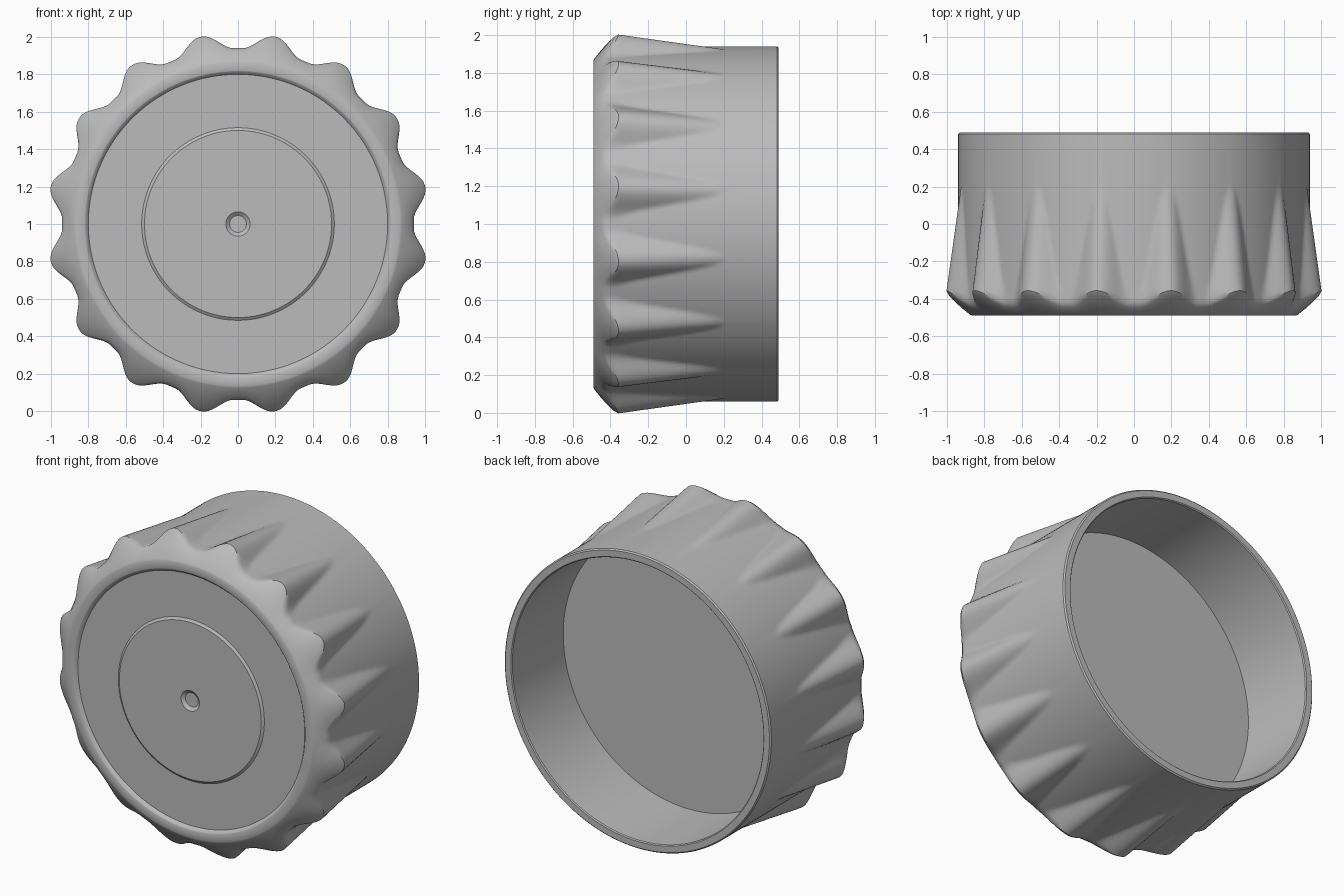
import bpy, bmesh, math

if "Cube" in bpy.data.objects:
    bpy.data.objects.remove(bpy.data.objects["Cube"])

SEG, LOBES = 384, 16
Y0, Y1 = -0.49, 0.49          # front and back planes
R_BODY, R_PEAK = 0.94, 1.022  # plain wall and grip ridge radius
PITCH = 2 * math.pi / LOBES


def grip_radius(a, y):
    """Wall radius: ridges that taper away towards the back."""
    d = abs((a % PITCH) - PITCH / 2) / (PITCH / 2)
    p = 0.5 * (1 + math.cos(math.pi * min(1, d / 0.88)))
    t = (y + 0.365) / 0.575
    return R_BODY + (R_PEAK - R_BODY) * max(0.0, p - t if t > 0 else p)


def chamfer_radius(y):
    return 0.87 + (y - Y0) * 1.25


def crease_y(a):
    """Where the front chamfer meets the wall."""
    lo, hi = Y0, -0.3
    for _ in range(24):
        m = (lo + hi) / 2
        if chamfer_radius(m) < grip_radius(a, m):
            lo = m
        else:
            hi = m
    return lo


def column(a):
    """Section (radius, y) from the front centre to the inside floor."""
    # front face: dimple, raised disc, recessed panel, rim
    pts = [(0.045, -0.465), (0.065, -0.481), (0.50, -0.481), (0.515, -0.470),
           (0.80, -0.470), (0.815, -0.488), (0.82, Y0), (0.865, Y0)]
    # chamfer and softened wavy edge
    c = crease_y(a)
    pts += [(chamfer_radius(Y0 + 0.005), Y0 + 0.005),
            (chamfer_radius(c - 0.012), c - 0.012)]
    # ridged wall
    n = 24
    for i in range(n + 1):
        y = c + 0.012 + (0.215 - c - 0.012) * i / n
        pts.append((grip_radius(a, y), y))
    # plain back wall, open rim, hollow interior
    pts += [(R_BODY, 0.482), (R_BODY - 0.008, Y1), (0.892, Y1),
            (0.886, 0.484), (0.88, -0.02)]
    return pts


bm = bmesh.new()
cols = []
for k in range(SEG):
    a = 2 * math.pi * (k + 0.5) / SEG
    cols.append([bm.verts.new((r * math.cos(a), y, 1 + r * math.sin(a)))
                 for r, y in column(a)])
for k in range(SEG):
    A, B = cols[k], cols[(k + 1) % SEG]
    for i in range(len(A) - 1):
        bm.faces.new((A[i], A[i + 1], B[i + 1], B[i]))
bm.faces.new([c[0] for c in cols])          # dimple bottom
bm.faces.new([c[-1] for c in cols][::-1])   # inside floor
bmesh.ops.recalc_face_normals(bm, faces=bm.faces)

mesh = bpy.data.meshes.new("screw_cap")
bm.to_mesh(mesh)
bm.free()
cap = bpy.data.objects.new("screw_cap", mesh)
bpy.context.collection.objects.link(cap)

grey = bpy.data.materials.new("light grey plastic")
grey.diffuse_color = (0.5, 0.5, 0.5, 1)
grey.use_nodes = True
grey.node_tree.nodes["Principled BSDF"].inputs["Base Color"].default_value = grey.diffuse_color
mesh.materials.append(grey)

bpy.context.view_layer.objects.active = cap
cap.select_set(True)
bpy.ops.object.shade_smooth_by_angle(angle=math.radians(35))
